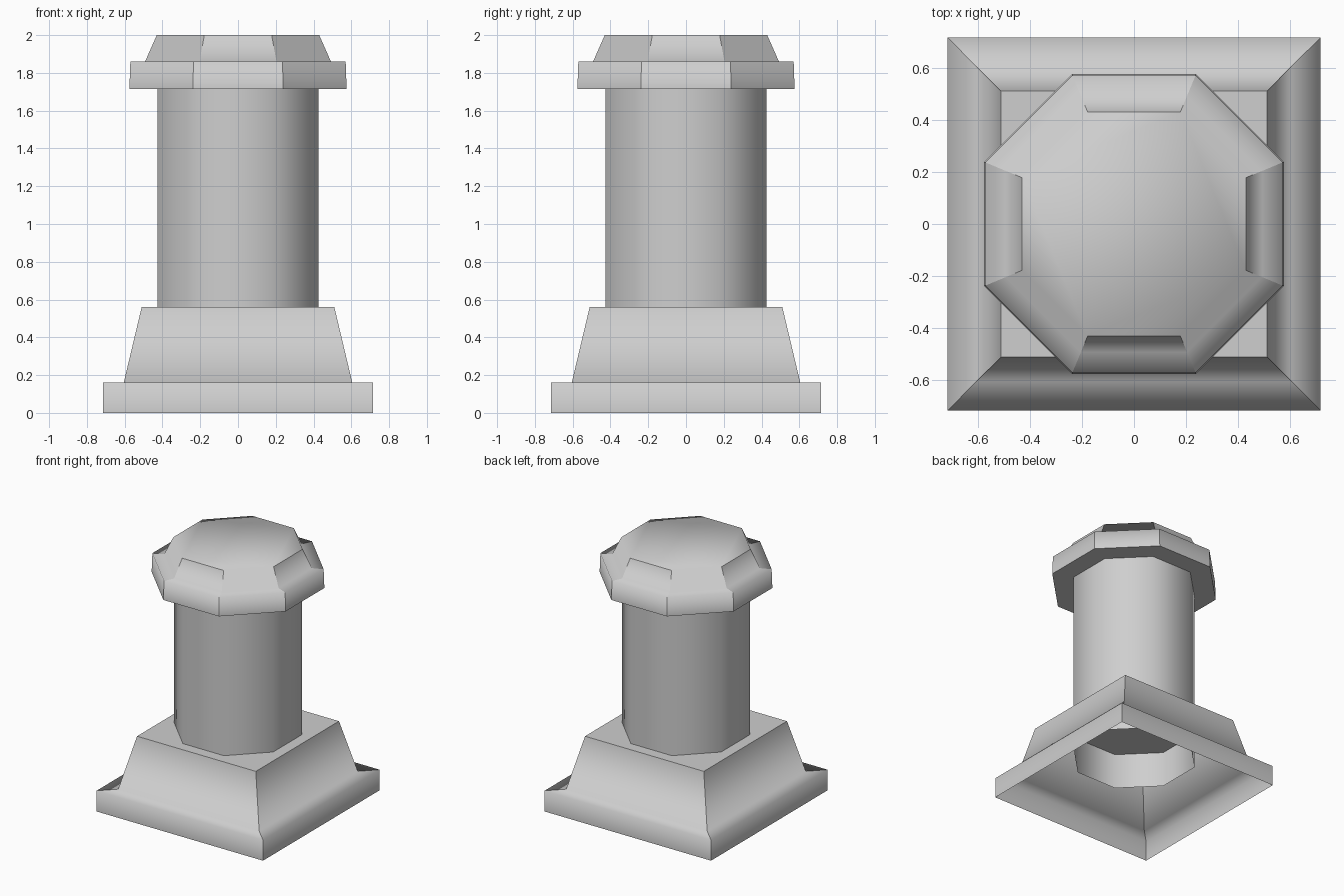
import bpy
import bmesh
import math

default_cube = bpy.data.objects.get("Cube")
if default_cube:
    bpy.data.objects.remove(default_cube, do_unlink=True)

# One plain stone colour
STONE = (0.62, 0.62, 0.62, 1.0)
stone = bpy.data.materials.new("light grey stone")
stone.use_nodes = True
stone.diffuse_color = STONE
stone.node_tree.nodes["Principled BSDF"].inputs["Base Color"].default_value = STONE


def loft(name, sides, profile, top=False, bottom=False, crease=None):
    """Loft a regular prism through (half width, height) pairs.
    crease is a rule that picks the hard edges."""
    bm = bmesh.new()
    rings = []
    for half_width, z in profile:
        radius = half_width / math.cos(math.pi / sides)
        angles = [(i + 0.5) * math.tau / sides for i in range(sides)]
        rings.append([bm.verts.new((radius * math.cos(a), radius * math.sin(a), z))
                      for a in angles])
    for low, high in zip(rings, rings[1:]):
        for i in range(sides):
            j = (i + 1) % sides
            bm.faces.new((low[i], low[j], high[j], high[i]))
    if top:
        bm.faces.new(rings[-1])
    if bottom:
        bm.faces.new(rings[0][::-1])
    for face in bm.faces:
        face.smooth = True
    if crease:
        for edge in bm.edges:
            edge.smooth = not crease(edge, profile[0][1], profile[-1][1])
    mesh = bpy.data.meshes.new(name)
    bm.to_mesh(mesh)
    bm.free()
    mesh.materials.append(stone)
    obj = bpy.data.objects.new(name, mesh)
    bpy.context.collection.objects.link(obj)
    return obj


def runs_up(edge):
    """True for edges that join one ring to the next."""
    a, b = (v.co for v in edge.verts)
    ring_step = abs(a.z - b.z) > 0.001
    outward = abs(math.hypot(a.x, a.y) - math.hypot(b.x, b.y)) > 0.001
    return ring_step or outward


def at_height(edge, z):
    return all(abs(v.co.z - z) < 0.001 for v in edge.verts)


def base_crease(edge, low, high):
    return runs_up(edge) or at_height(edge, high)


def cap_crease(edge, low, high):
    # The diagonal facets blend into the flat top, the straight ones do not
    a, b = (v.co for v in edge.verts)
    straight = min(abs(a.x - b.x), abs(a.y - b.y)) < 0.001
    return runs_up(edge) or at_height(edge, low) or (at_height(edge, high) and straight)


# Hollow square plinth with a ledge and a tapered pedestal, open below
loft("square_base", 4,
     [(0.715, 0), (0.715, 0.16), (0.605, 0.16), (0.51, 0.56)],
     top=True, crease=base_crease)

# Octagonal tube that passes down into the hollow base
loft("column", 8, [(0.425, 0.28), (0.425, 1.72)])

# Octagonal cap with a ledge and a bevelled crown
loft("cap", 8,
     [(0.575, 1.715), (0.57, 1.86), (0.492, 1.86), (0.43, 2.0)],
     top=True, bottom=True, crease=cap_crease)
